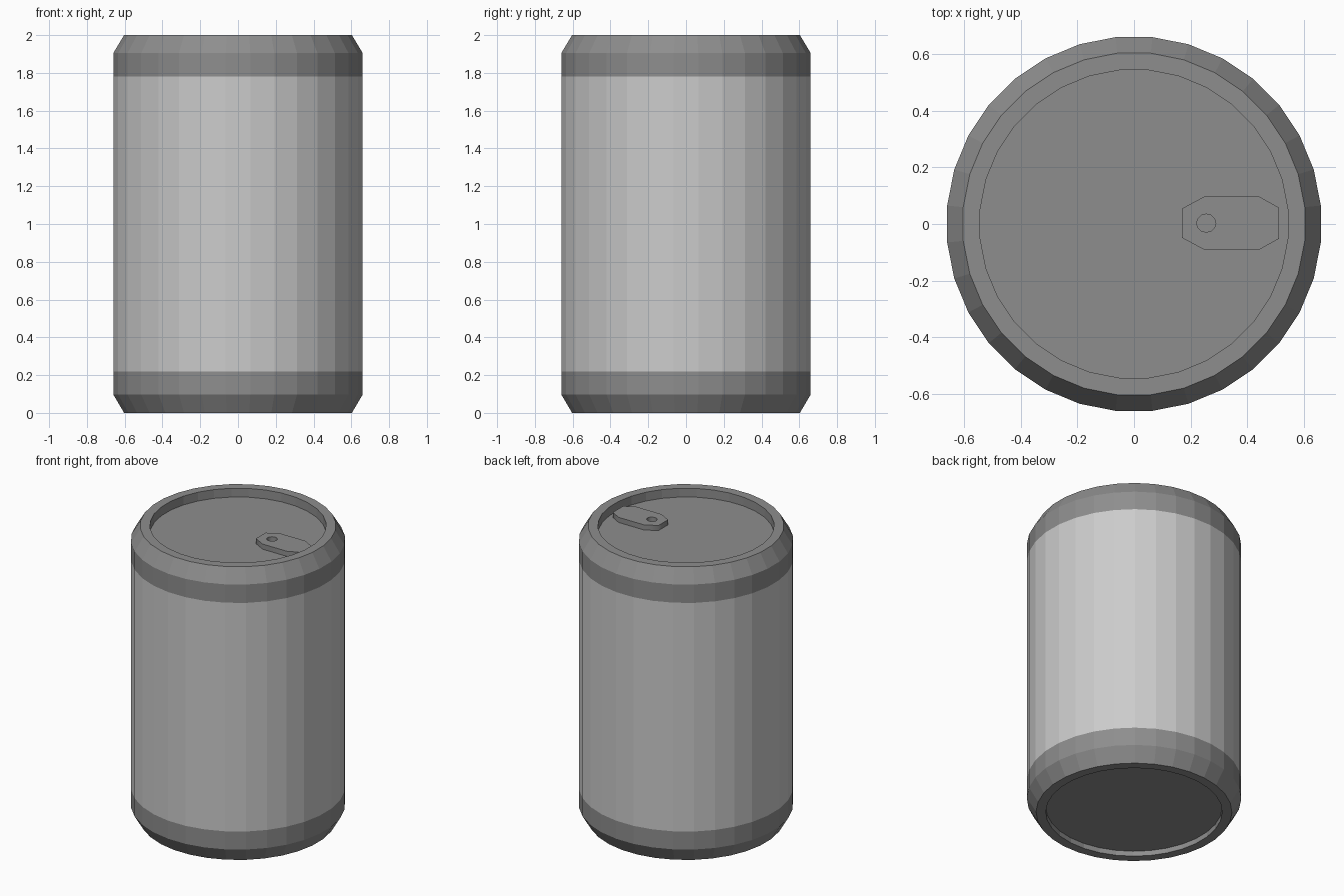
import bpy, bmesh
from math import cos, sin, pi

if "Cube" in bpy.data.objects:
    bpy.data.objects.remove(bpy.data.objects["Cube"])

SIDES = 32
FIT = 1 / cos(pi / SIDES)  # flats sit on the axes, so widths are across flats


def grey(name, v):
    m = bpy.data.materials.new(name)
    m.diffuse_color = (v, v, v, 1)
    m.use_nodes = True
    m.node_tree.nodes["Principled BSDF"].inputs["Base Color"].default_value = m.diffuse_color
    return m


dark = grey("dark_metal", 0.27)
light = grey("light_metal", 0.8)


def lathe(name, profile, mat, cap_end=False):
    """Faceted surface of revolution; the profile runs bottom outside to top inside."""
    bm = bmesh.new()
    rings = []
    for r, z in profile:
        angles = [2 * pi * (i + 0.5) / SIDES for i in range(SIDES)]
        rings.append([bm.verts.new((r * FIT * cos(a), r * FIT * sin(a), z)) for a in angles])
    for lo, hi in zip(rings, rings[1:]):
        for i in range(SIDES):
            j = (i + 1) % SIDES
            bm.faces.new((lo[i], lo[j], hi[j], hi[i]))
    if cap_end:
        bm.faces.new(rings[-1])
    bmesh.ops.recalc_face_normals(bm, faces=bm.faces[:])
    # orient by the first wall facet, which must face outwards
    bm.faces.ensure_lookup_table()
    f = bm.faces[0]
    if f.normal.dot(f.calc_center_median()) < 0 and profile[0][0] == profile[1][0]:
        bmesh.ops.reverse_faces(bm, faces=bm.faces[:])
    me = bpy.data.meshes.new(name)
    bm.to_mesh(me)
    bm.free()
    me.materials.append(mat)
    ob = bpy.data.objects.new(name, me)
    bpy.context.collection.objects.link(ob)
    return ob


# Can wall and the two darker ends with recessed lids
lathe("body", [(0.66, 0.22), (0.66, 1.78)], light)
lathe("top_end", [(0.66, 1.78), (0.66, 1.905), (0.603, 2.0), (0.543, 2.0), (0.543, 1.94)], dark, True)
lathe("bottom_end", [(0.66, 0.22), (0.66, 0.097), (0.603, 0.0), (0.543, 0.0), (0.543, 0.035)], dark, True)

# Pull tab: extruded outline with a rivet hole
half = [(0.17, 0.052), (0.25, 0.095), (0.44, 0.095), (0.512, 0.055)]
outline = half + [(x, -y) for x, y in reversed(half)]
hole = [(0.255 + 0.034 * cos(2 * pi * i / 12), 0.032 * sin(2 * pi * i / 12)) for i in range(12)]
cu = bpy.data.curves.new("pull_tab", 'CURVE')
cu.dimensions = '2D'
cu.fill_mode = 'BOTH'
cu.extrude = 0.0175
for pts in (outline, hole):
    s = cu.splines.new('POLY')
    s.points.add(len(pts) - 1)
    for p, (x, y) in zip(s.points, pts):
        p.co = (x, y, 0, 1)
    s.use_cyclic_u = True
tab = bpy.data.objects.new("pull_tab", cu)
tab.location = (0, 0.003, 1.9575)
bpy.context.collection.objects.link(tab)
cu.materials.append(dark)
bpy.context.view_layer.objects.active = tab
tab.select_set(True)
bpy.ops.object.convert(target='MESH')
